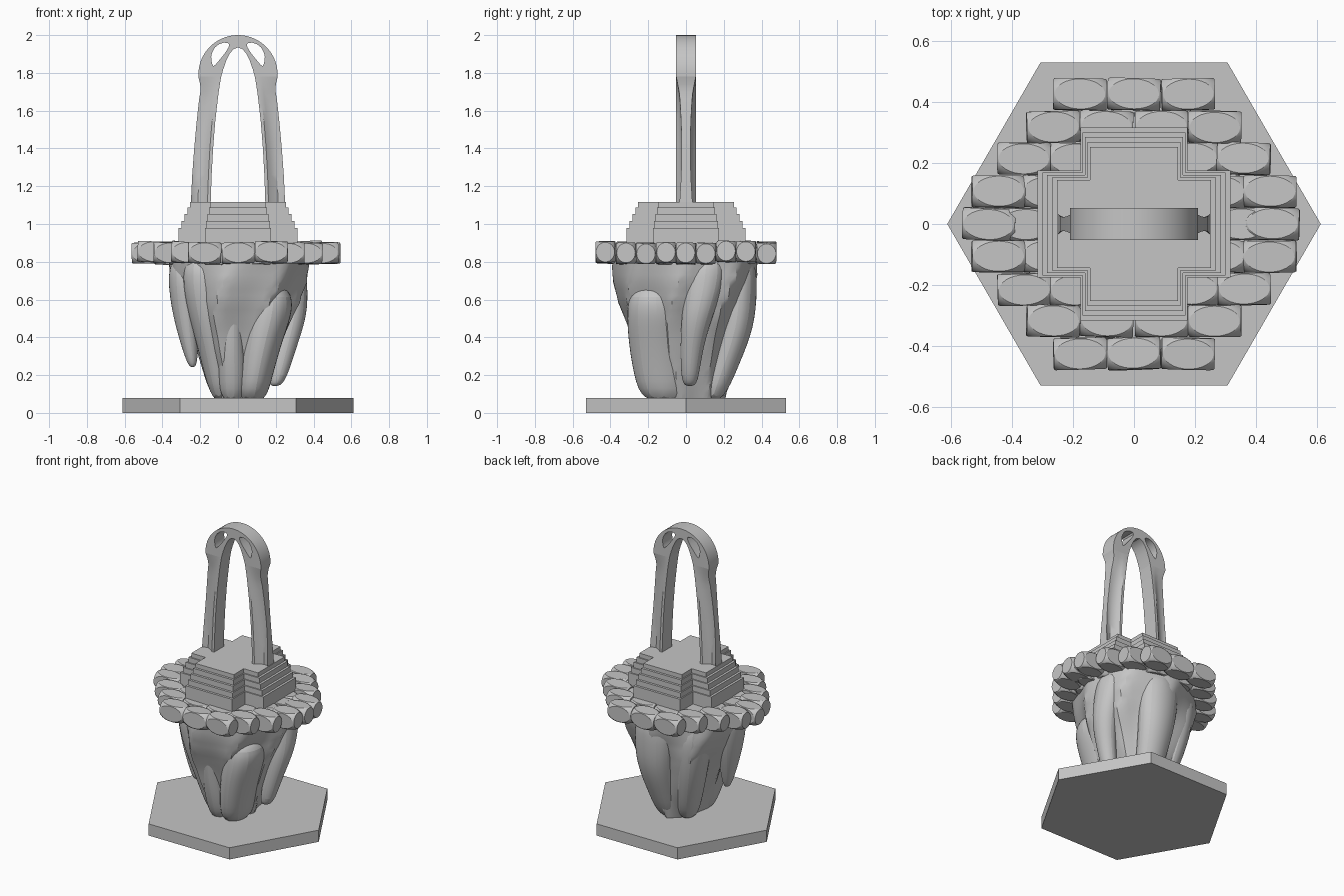
import bpy, bmesh, math, random

if "Cube" in bpy.data.objects:
    bpy.data.objects.remove(bpy.data.objects["Cube"])

random.seed(4)
grey = bpy.data.materials.new("stone grey")
grey.diffuse_color = (0.56, 0.56, 0.56, 1)
grey.use_nodes = True
grey.node_tree.nodes["Principled BSDF"].inputs["Base Color"].default_value = grey.diffuse_color


def add_object(name, mesh, smooth=False):
    if not mesh.materials:
        mesh.materials.append(grey)
    ob = bpy.data.objects.new(name, mesh)
    bpy.context.collection.objects.link(ob)
    if smooth:
        bpy.ops.object.select_all(action='DESELECT')
        bpy.context.view_layer.objects.active = ob
        ob.select_set(True)
        bpy.ops.object.shade_smooth_by_angle(angle=math.radians(32))
    return ob


def loft(name, rings, smooth=True):
    """Skin equal-length rings of points and cap both ends."""
    bm = bmesh.new()
    rows = [[bm.verts.new(p) for p in ring] for ring in rings]
    n = len(rows[0])
    for a, b in zip(rows, rows[1:]):
        for i in range(n):
            bm.faces.new((a[i], a[(i + 1) % n], b[(i + 1) % n], b[i]))
    bm.faces.new(rows[0][::-1])
    bm.faces.new(rows[-1])
    bmesh.ops.recalc_face_normals(bm, faces=bm.faces)
    mesh = bpy.data.meshes.new(name)
    bm.to_mesh(mesh)
    bm.free()
    return add_object(name, mesh, smooth)


def prism(name, outline, z0, z1):
    return loft(name, [[(x, y, z) for x, y in outline] for z in (z0, z1)], False)


def sample(table, z):
    """Linear interpolation in rows that start with z."""
    for a, b in zip(table, table[1:]):
        if z <= b[0] + 1e-6:
            t = (z - a[0]) / (b[0] - a[0])
            return [p + (q - p) * t for p, q in zip(a[1:], b[1:])]
    return table[-1][1:]


# Hexagonal base
prism("hexagon_base", [(0.612 * math.cos(i * math.pi / 3), 0.612 * math.sin(i * math.pi / 3))
                       for i in range(6)], 0, 0.08)

# Tapered rock core with vertical ridges: z, half width x, half width y
core = [(0.07, 0.125, 0.19), (0.25, 0.185, 0.25), (0.42, 0.25, 0.295),
        (0.58, 0.325, 0.35), (0.70, 0.36, 0.37), (0.84, 0.37, 0.37)]
rings = []
for k in range(22):
    z = 0.07 + 0.77 * k / 21
    rx, ry = sample(core, z)
    rough = 0.35 + 0.65 * min(1, max(0, (0.85 - z) / 0.3))
    ring = []
    for i in range(60):
        a = i * math.tau / 60
        ridge = 0.14 * abs(math.sin(3.5 * a + 1.2 * math.sin(4 * z) + 0.5 * math.sin(a)))
        ridge += 0.05 * math.sin(3 * a - 5 * z)
        m = 1.05 - rough * ridge
        ring.append((rx * m * math.cos(a), ry * m * math.sin(a), z))
    rings.append(ring)
loft("rock_core", rings)


# Hanging rock lobes: x, y, z, radius along x, radius along y
def lobe(name, path, sides=9):
    ob = loft(name, [[(x + rx * math.cos(i * math.tau / sides),
                       y + ry * math.sin(i * math.tau / sides), z)
                      for i in range(sides)] for x, y, z, rx, ry in path])
    soften = ob.modifiers.new("soften", 'SUBSURF')
    soften.levels = soften.render_levels = 2


lobe("left_hanging_spike", [(-.24, -.10, .24, .015, .018), (-.245, -.10, .28, .034, .04),
                            (-.265, -.09, .42, .06, .08), (-.285, -.08, .6, .085, .12),
                            (-.285, -.08, .84, .1, .15)])
lobe("right_hanging_spike", [(.195, .02, .14, .025, .025), (.21, .02, .175, .05, .05),
                             (.25, .03, .35, .065, .065), (.295, .06, .52, .08, .09),
                             (.285, .10, .68, .09, .11), (.27, .11, .84, .09, .11)])
lobe("front_right_lump", [(.07, -.11, .05, .085, .13), (.09, -.135, .2, .10, .155),
                          (.13, -.15, .4, .12, .17), (.16, -.155, .52, .135, .17),
                          (.17, -.16, .62, .13, .155), (.16, -.16, .68, .08, .10)])
lobe("front_foot", [(-.03, -.15, .05, .065, .06), (-.03, -.18, .2, .08, .08),
                    (-.035, -.21, .34, .075, .08), (-.03, -.24, .5, .06, .07),
                    (-.02, -.27, .7, .06, .07)])
lobe("front_left_lump", [(-.09, -.08, .05, .05, .08), (-.12, -.11, .25, .075, .11),
                         (-.15, -.15, .45, .10, .13), (-.18, -.19, .62, .115, .12),
                         (-.19, -.21, .84, .12, .11)])
lobe("back_rib", [(.03, .13, .05, .08, .07), (.04, .20, .25, .1, .085),
                  (.05, .27, .45, .13, .10), (.04, .285, .65, .15, .10),
                  (.03, .28, .84, .14, .10)])
lobe("back_left_rib", [(-.08, .09, .05, .06, .08), (-.12, .13, .25, .08, .11),
                       (-.17, .17, .5, .11, .13), (-.21, .19, .84, .12, .13)])

# One cobble: a box with its corners rounded off by a ball
bm = bmesh.new()
bmesh.ops.create_cube(bm, size=2)
box_mesh = bpy.data.meshes.new("cobble_box")
bm.to_mesh(box_mesh)
bm.free()
bm = bmesh.new()
bmesh.ops.create_uvsphere(bm, u_segments=32, v_segments=20, radius=1.38)
ball_mesh = bpy.data.meshes.new("cobble_ball")
bm.to_mesh(ball_mesh)
bm.free()
box, ball = add_object("cobble_box", box_mesh), add_object("cobble_ball", ball_mesh)
cut = box.modifiers.new("round", 'BOOLEAN')
cut.operation, cut.solver, cut.object = 'INTERSECT', 'EXACT', ball
depsgraph = bpy.context.evaluated_depsgraph_get()
cobble = bpy.data.meshes.new_from_object(box.evaluated_get(depsgraph))
bpy.data.objects.remove(box)
bpy.data.objects.remove(ball)

# Cobble ring, in rows: y and the x of each stone on one half
rows = [(0.425, (0, 0.177)), (0.318, (0.09, 0.265)), (0.214, (0.19, 0.36)),
        (0.106, (0.28, 0.445)), (0, (0.355, 0.465))]
for y, xs in rows:
    for sy in ((1, -1) if y else (1,)):
        for x in xs:
            for sx in ((1, -1) if x else (1,)):
                stone = add_object("cobble", cobble, True)
                low = 0.008 if x == xs[0] and y < 0.4 else 0
                shift = -0.01 if x > 0.46 else 0
                stone.location = (sx * x + shift, sy * y, 0.850 - low + random.uniform(-.005, .005))
                stone.scale = (0.087, 0.052, 0.055)
                stone.rotation_euler = [random.uniform(-.04, .04) for _ in range(3)]

# Stepped cross-shaped plinth
for i, top in enumerate((0.98, 1.016, 1.053, 1.088, 1.117)):
    L, w = 0.316 - 0.0158 * i, 0.176 - 0.0078 * i
    quarter = [(L, -w), (L, w), (w, w)]
    outline = []
    for q in range(4):
        c, s = ((1, 0), (0, 1), (-1, 0), (0, -1))[q]
        outline += [(x * c - y * s, x * s + y * c) for x, y in quarter]
    prism("plinth_step", outline, 0.88, top)

# Arch legs: z, inner x, outer x, waist half depth, outer half depth
leg = [(1.10, .145, .250, .020, .035), (1.25, .140, .243, .020, .026),
       (1.40, .132, .232, .022, .022), (1.55, .120, .218, .027, .026),
       (1.66, .107, .206, .034, .032), (1.70, .102, .199, .040, .036),
       (1.74, .096, .200, .046, .044), (1.78, .089, .210, .052, .052)]
for side, s in (("left", -1), ("right", 1)):
    rings = []
    for k in range(18):
        z = 1.10 + 0.04 * k
        a, b, waist, rim = sample(leg, z)
        half = [(a, .052), (a + .017, .052), (a + .35 * (b - a), (waist + .052) / 2),
                (a + .65 * (b - a), waist), (b - .012, waist + .3 * (rim - waist)), (b, rim)]
        ring = half + [(x, -y) for x, y in half[::-1]]
        rings.append([(s * x, y, z) for x, y in ring])
    loft(side + "_arch_leg", rings)

# Arch head: outer round, pointed opening and two teardrop holes
outer = [(.21, 1.78)] + [(.21 * math.cos(i * math.pi / 36), 1.79 + .21 * math.sin(i * math.pi / 36))
                         for i in range(37)] + [(-.21, 1.78)]
inner_half = [(.089, 1.78), (.078, 1.82), (.062, 1.865), (.045, 1.9), (.025, 1.925)]
inner = [(-x, z) for x, z in inner_half] + [(0, 1.935)] + inner_half[::-1]
hole = [(.130, 1.835), (.118, 1.845), (.095, 1.872), (.070, 1.903), (.052, 1.932),
        (.046, 1.948), (.053, 1.958), (.075, 1.960), (.100, 1.952), (.122, 1.935),
        (.137, 1.908), (.142, 1.885), (.138, 1.850)]
curve = bpy.data.curves.new("arch_head", 'CURVE')
curve.dimensions, curve.fill_mode, curve.extrude = '2D', 'BOTH', 0.052
for outline in (outer + inner, hole, [(-x, z) for x, z in hole]):
    spline = curve.splines.new('POLY')
    spline.points.add(len(outline) - 1)
    for p, (x, z) in zip(spline.points, outline):
        p.co = (x, z, 0, 1)
    spline.use_cyclic_u = True
temp = bpy.data.objects.new("arch_head_curve", curve)
bpy.context.collection.objects.link(temp)
depsgraph = bpy.context.evaluated_depsgraph_get()
head_mesh = bpy.data.meshes.new_from_object(temp.evaluated_get(depsgraph))
bpy.data.objects.remove(temp)
head = add_object("arch_head", head_mesh, True)
head.rotation_euler.x = math.pi / 2
